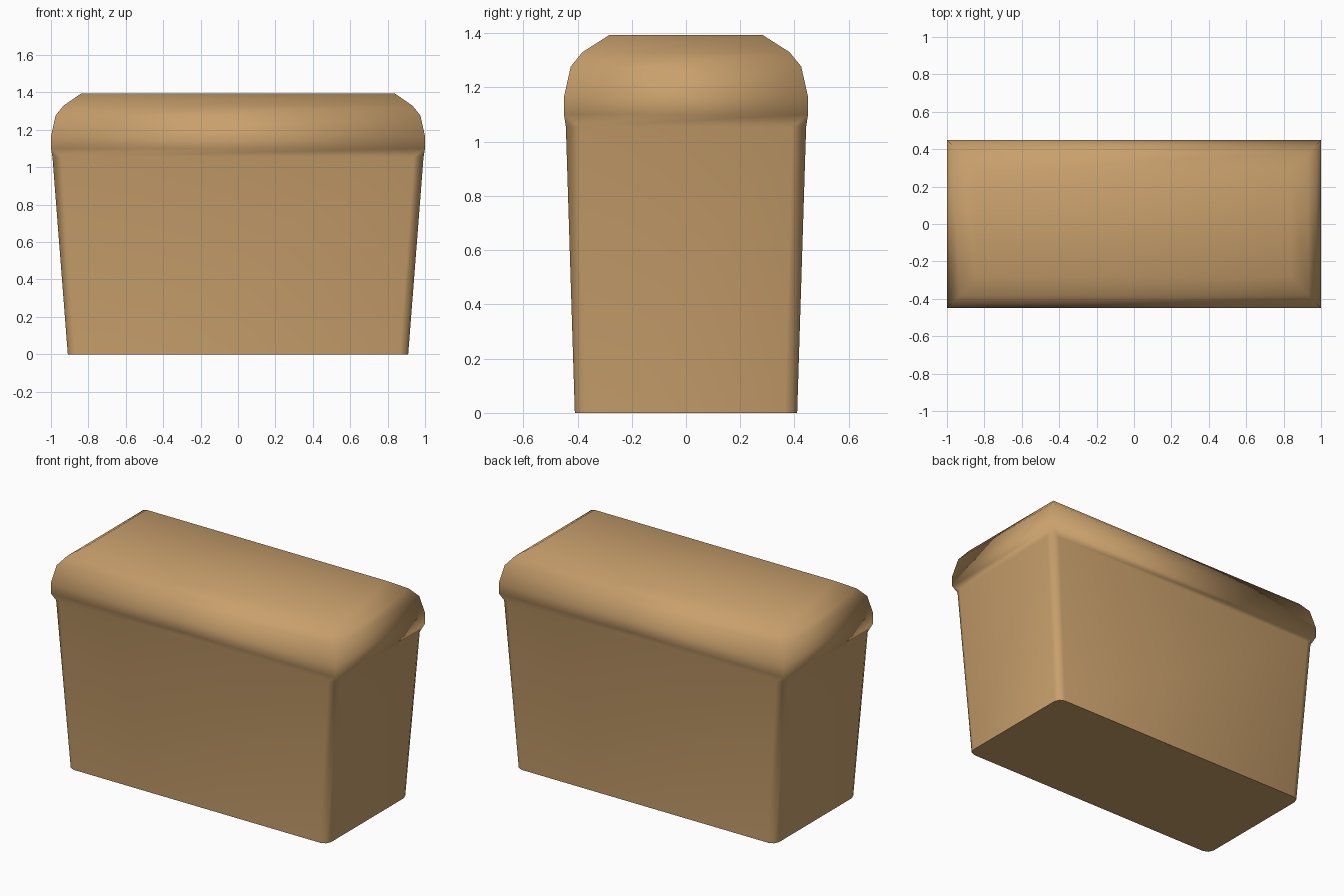
import bpy, bmesh, math

if "Cube" in bpy.data.objects:
    bpy.data.objects.remove(bpy.data.objects["Cube"])

# one flat colour
tan = bpy.data.materials.new("tan")
tan.diffuse_color = (0.58, 0.35, 0.15, 1)
tan.use_nodes = True
tan.node_tree.nodes["Principled BSDF"].inputs["Base Color"].default_value = tan.diffuse_color


def ring(bm, hx, hy, r, z, seg=2):
    """Rectangle loop with rounded corners (r = 0 gives sharp corners)."""
    verts = []
    for i, (sx, sy) in enumerate([(1, 1), (-1, 1), (-1, -1), (1, -1)]):
        for k in range(seg + 1):
            a = math.pi / 2 * (i + k / seg)
            verts.append(bm.verts.new((sx * (hx - r) + r * math.cos(a),
                                       sy * (hy - r) + r * math.sin(a), z)))
    return verts


# half width, half depth, corner radius, height
sections = [
    (0.91, 0.41, 0.045, 0.0),     # tapered body, rounded corners
    (0.992, 0.443, 0.05, 1.055),
    (1.0, 0.45, 0, 1.10),         # domed top, square corners
    (1.0, 0.45, 0, 1.165),
    (0.975, 0.425, 0, 1.277),
    (0.932, 0.382, 0, 1.33),
    (0.84, 0.283, 0, 1.393),
]

bm = bmesh.new()
rings = [ring(bm, *s) for s in sections]
for lo, hi in zip(rings, rings[1:]):
    n = len(lo)
    for i in range(n):
        j = (i + 1) % n
        bm.faces.new((lo[i], lo[j], hi[j], hi[i]))
bottom = bm.faces.new(rings[0][::-1])
bm.faces.new(rings[-1])
bmesh.ops.remove_doubles(bm, verts=bm.verts, dist=0.0005)
bmesh.ops.recalc_face_normals(bm, faces=bm.faces)

# smooth everywhere, crisp base edge
for f in bm.faces:
    f.smooth = True
for e in bm.edges:
    if all(v.co.z < 0.001 for v in e.verts):
        e.smooth = False

mesh = bpy.data.meshes.new("rounded_top_block")
bm.to_mesh(mesh)
bm.free()
mesh.materials.append(tan)
obj = bpy.data.objects.new("rounded_top_block", mesh)
bpy.context.collection.objects.link(obj)
